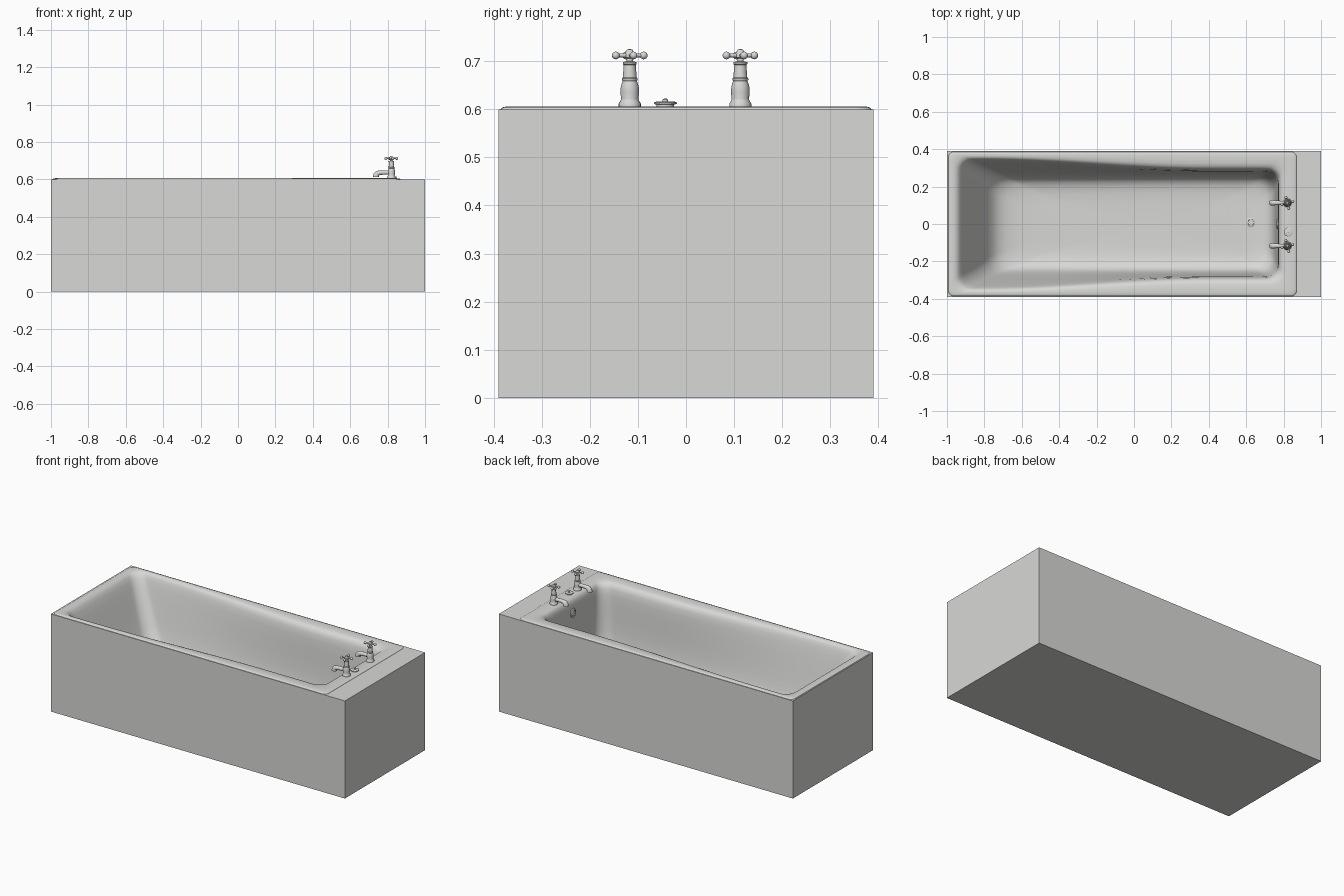
import bpy, bmesh, math
from mathutils import Matrix, Vector

cube = bpy.data.objects.get("Cube")
if cube:
    bpy.data.objects.remove(cube, do_unlink=True)

COLOUR = (0.69, 0.69, 0.675, 1)
grey = bpy.data.materials.new("light_grey")
grey.use_nodes = True
grey.diffuse_color = COLOUR
grey.node_tree.nodes["Principled BSDF"].inputs["Base Color"].default_value = COLOUR


def finish(bm, name, matrix=None, smooth=None):
    """Turn a bmesh into a named object, smooth below the given angle."""
    bmesh.ops.recalc_face_normals(bm, faces=bm.faces)
    if matrix:
        bm.transform(matrix)
    mesh = bpy.data.meshes.new(name)
    bm.to_mesh(mesh)
    bm.free()
    mesh.materials.append(grey)
    if smooth:
        mesh.shade_smooth()
        mesh.set_sharp_from_angle(angle=math.radians(smooth))
    obj = bpy.data.objects.new(name, mesh)
    bpy.context.collection.objects.link(obj)
    return obj


def loft(bm, rings):
    """Bridge equal closed rings of points, capping the last one."""
    loops = [[bm.verts.new(p) for p in ring] for ring in rings]
    n = len(loops[0])
    for a, b in zip(loops, loops[1:]):
        for i in range(n):
            j = (i + 1) % n
            bm.faces.new((a[i], a[j], b[j], b[i]))
    bm.faces.new(loops[-1])
    return loops


def circle(radius, z, sides=24):
    return [Vector((radius * math.cos(i * math.tau / sides),
                    radius * math.sin(i * math.tau / sides), z)) for i in range(sides)]


def lathe(name, profile, matrix):
    bm = bmesh.new()
    loops = loft(bm, [circle(r, z) for r, z in profile])
    bm.faces.new(loops[0])
    return finish(bm, name, matrix, 40)


# Boxed surround with a rectangular opening for the tub
W, H = 0.39, 0.6


def rectangle(x0, x1, w, z):
    return [(x0, -w, z), (x1, -w, z), (x1, w, z), (x0, w, z)]


bm = bmesh.new()
loops = loft(bm, [rectangle(-0.95, 0.83, 0.362, H), rectangle(-1, 1, W, H),
                  rectangle(-1, 1, W, 0)])
finish(bm, "surround")


# Tub: rounded rings, wide at the sloping end and narrow at the tap end
def tub_ring(x0, x1, wide, narrow, radius, z):
    w = max(wide, narrow)
    points = []
    corners = [(x1, w, 0), (x0, w, 90), (x0, -w, 180), (x1, -w, 270)]
    arcs = []
    for cx, cy, start in corners:
        mx = cx - math.copysign(radius, cx)
        my = cy - math.copysign(radius, cy)
        arc = []
        for k in range(9):
            a = math.radians(start + k * 90 / 8)
            arc.append((mx + radius * math.cos(a), my + radius * math.sin(a)))
        arcs.append(arc)
    for i, arc in enumerate(arcs):
        points += arc
        end, nxt = arc[-1], arcs[(i + 1) % 4][0]
        steps = 14 if i % 2 == 0 else 6
        for k in range(1, steps):
            t = k / steps
            points.append((end[0] + (nxt[0] - end[0]) * t, end[1] + (nxt[1] - end[1]) * t))
    ring = []
    for x, y in points:
        t = min(1, max(0, (x + 0.8) / 1.2))
        t = t * t * (3 - 2 * t)
        ring.append((x, y * (wide + (narrow - wide) * t) / w, z))
    return ring


TUB = [
    (-0.993, 0.870, 0.386, 0.386, 0.03, 0.598),
    (-0.992, 0.869, 0.385, 0.385, 0.03, 0.603),
    (-0.980, 0.858, 0.374, 0.374, 0.03, 0.607),
    (-0.955, 0.800, 0.356, 0.318, 0.07, 0.606),
    (-0.935, 0.778, 0.345, 0.294, 0.07, 0.595),
    (-0.910, 0.769, 0.330, 0.281, 0.07, 0.550),
    (-0.845, 0.765, 0.296, 0.276, 0.08, 0.400),
    (-0.780, 0.755, 0.264, 0.265, 0.08, 0.260),
    (-0.730, 0.738, 0.240, 0.246, 0.09, 0.203),
    (-0.640, 0.700, 0.200, 0.212, 0.09, 0.179),
    (-0.450, 0.600, 0.110, 0.130, 0.08, 0.171),
]
bm = bmesh.new()
loft(bm, [tub_ring(*row) for row in TUB])
# Normals face up into the basin
tub = finish(bm, "tub", None, 180)
if tub.data.polygons[-1].normal.z < 0:
    tub.data.flip_normals()
tub.modifiers.new("smooth", "SUBSURF").levels = 1
tub.modifiers["smooth"].render_levels = 1

# Taps: turned body, bent spout and a four-armed handle
BODY = [(0.023, 0), (0.023, 0.006), (0.019, 0.012), (0.018, 0.016), (0.0195, 0.03),
        (0.0185, 0.042), (0.015, 0.053), (0.0165, 0.055), (0.0165, 0.058), (0.0145, 0.06),
        (0.0125, 0.086), (0.0145, 0.088), (0.0145, 0.092), (0.007, 0.094), (0.006, 0.1),
        (0.010, 0.102), (0.010, 0.111), (0.007, 0.115), (0.006, 0.118), (0.002, 0.119)]
# Spout stations: offset x, height, tilt in degrees, radius
SPOUT = [(0, 0.030, 0, 0.012), (-0.03, 0.031, 0, 0.011), (-0.06, 0.030, 0, 0.012),
         (-0.073, 0.027, 30, 0.014), (-0.080, 0.021, 65, 0.015),
         (-0.082, 0.014, 90, 0.0155), (-0.082, 0.008, 90, 0.0155)]


def tap(side, y):
    base = Matrix.Translation((0.82, y, 0.606))
    lathe(side + "_tap_body", BODY, base)
    bm = bmesh.new()
    rings = []
    for x, z, tilt, r in SPOUT:
        m = Matrix.Translation((x, 0, z)) @ Matrix.Rotation(math.radians(-90 - tilt), 4, "Y")
        rings.append([m @ p for p in circle(r, 0, 20)])
    loft(bm, rings)
    finish(bm, side + "_tap_spout", base, 50)

    bm = bmesh.new()
    for k in range(4):
        turn = Matrix.Rotation(math.radians(15 + 90 * k), 4, "Z")
        arm = turn @ Matrix.Translation((0.016, 0, 0.106)) @ Matrix.Rotation(math.pi / 2, 4, "Y")
        bmesh.ops.create_cone(bm, segments=12, radius1=0.0045, radius2=0.0035,
                              depth=0.026, cap_ends=True, matrix=arm)
        bmesh.ops.create_uvsphere(bm, u_segments=16, v_segments=10, radius=0.008,
                                  matrix=turn @ Matrix.Translation((0.030, 0, 0.106)))
    finish(bm, side + "_tap_handle", base, 50)


tap("front", -0.117)
tap("back", 0.113)

# Plug resting on the rim
lathe("plug", [(0.018, 0), (0.018, 0.005), (0.024, 0.006), (0.024, 0.009), (0.019, 0.011),
               (0.006, 0.011), (0.006, 0.015), (0.003, 0.017)],
      Matrix.Translation((0.825, -0.043, 0.605)))

# Drain in the floor and overflow in the end wall
FITTING = [(0.026, 0), (0.026, 0.007), (0.022, 0.010), (0.017, 0.010), (0.015, 0.006)]
lathe("drain", FITTING, Matrix.Translation((0.625, 0.008, 0.168)))
lathe("overflow", FITTING,
      Matrix.Translation((0.772, 0, 0.52)) @ Matrix.Rotation(-math.pi / 2, 4, "Y"))
